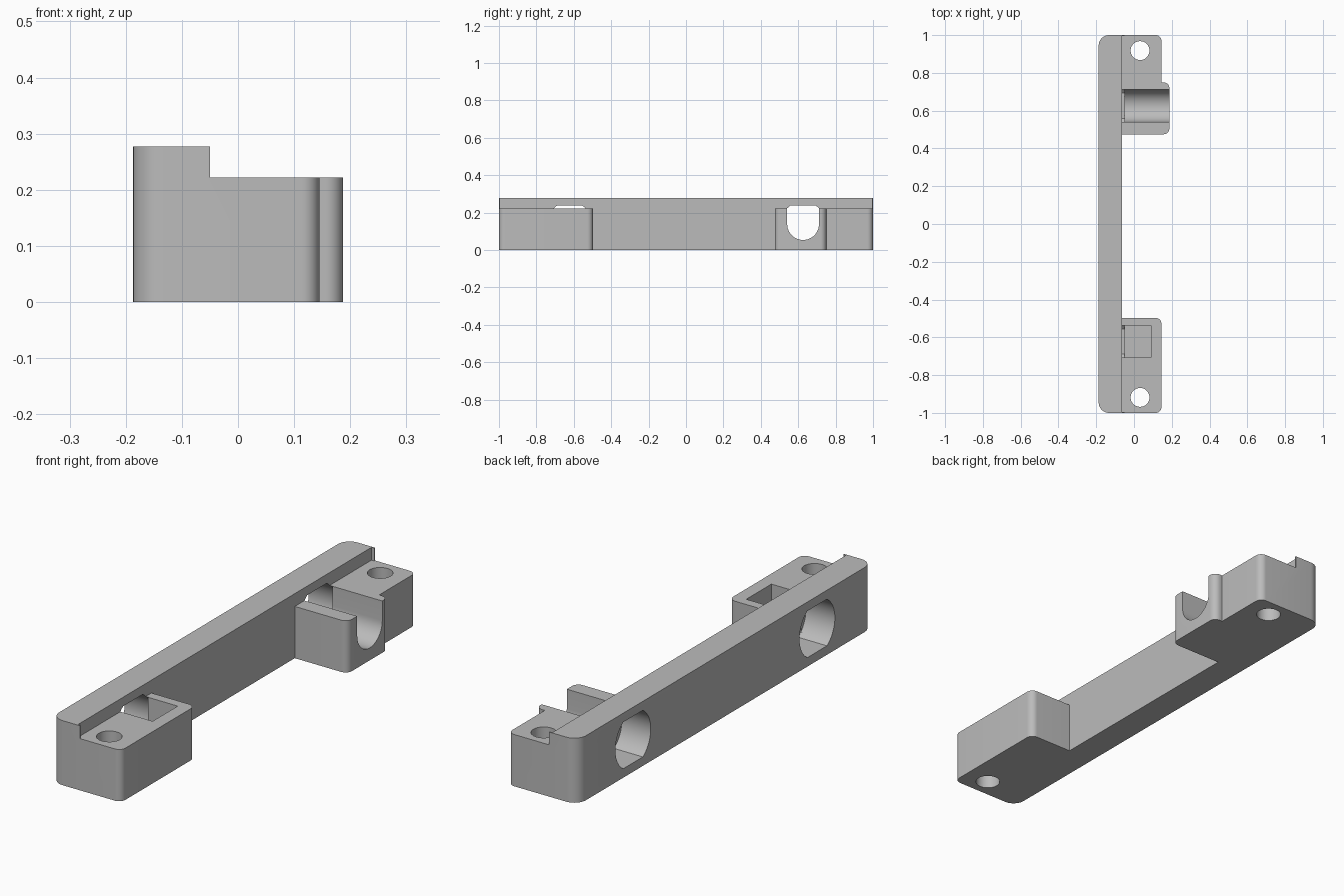
import bpy, bmesh
from math import sin, cos, pi, asin
from mathutils import Vector

cube = bpy.data.objects.get("Cube")
if cube:
    bpy.data.objects.remove(cube, do_unlink=True)

HEIGHT, LEDGE, WALL = 0.277, 0.222, -0.063
AXIS = HEIGHT / 2

grey = bpy.data.materials.new("plain grey")
grey.use_nodes = True
grey.diffuse_color = (0.5, 0.5, 0.5, 1)
grey.node_tree.nodes["Principled BSDF"].inputs["Base Color"].default_value = (0.5, 0.5, 0.5, 1)


def rounded(corners, steps=10):
    """Outline from (x, y, radius) corners; radius 0 stays sharp."""
    pts = []
    for i, (x, y, r) in enumerate(corners):
        p = Vector((x, y))
        if not r:
            pts.append(p)
            continue
        a = (Vector(corners[i - 1][:2]) - p).normalized() * r
        b = (Vector(corners[(i + 1) % len(corners)][:2]) - p).normalized() * r
        for k in range(steps + 1):
            t = k / steps * pi / 2
            pts.append(p + a * (1 - sin(t)) + b * (1 - cos(t)))
    return pts


def prism(name, outline, lo, hi, axis="z"):
    """Extrude an outline along z (outline in x, y) or x (outline in y, z)."""
    bm = bmesh.new()
    place = (lambda u, v: (u, v, lo)) if axis == "z" else (lambda u, v: (lo, u, v))
    face = bm.faces.new([bm.verts.new(place(u, v)) for u, v in outline])
    grown = bmesh.ops.extrude_face_region(bm, geom=[face])["geom"]
    move = Vector((0, 0, hi - lo)) if axis == "z" else Vector((hi - lo, 0, 0))
    bmesh.ops.translate(bm, vec=move, verts=[g for g in grown if isinstance(g, bmesh.types.BMVert)])
    bmesh.ops.recalc_face_normals(bm, faces=bm.faces)
    mesh = bpy.data.meshes.new(name)
    bm.to_mesh(mesh)
    bm.free()
    mesh.materials.append(grey)
    obj = bpy.data.objects.new(name, mesh)
    bpy.context.collection.objects.link(obj)
    return obj


def arc(cx, cy, r, start, end, n):
    return [(cx + r * cos(start + (end - start) * k / n),
             cy + r * sin(start + (end - start) * k / n)) for k in range(n + 1)]


def box(x0, x1, y0, y1):
    return [(x0, y0), (x1, y0), (x1, y1), (x0, y1)]


# Long bar with a mounting block at each end
bracket = prism("mounting_bracket", rounded([
    (-0.187, -1, 0.055), (0.145, -1, 0.03), (0.145, -0.497, 0.03), (WALL, -0.497, 0),
    (WALL, 0.475, 0), (0.187, 0.475, 0.03), (0.187, 0.75, 0.03), (0.145, 0.75, 0),
    (0.145, 1, 0.03), (-0.187, 1, 0.055)]), 0, HEIGHT)

# Ledge lowering the blocks, leaving a thin lip at both ends
cutters = [prism("ledge_cutter", [
    (WALL, -0.995), (-0.05, -0.995), (-0.05, -1.1), (0.3, -1.1),
    (0.3, 1.1), (-0.05, 1.1), (-0.05, 0.995), (WALL, 0.995)], LEDGE, 0.4)]

# Screw holes and flat-sided round openings through the bar
flat, radius = 0.1, 0.12
bend = asin(flat / radius)
for side, y in ((-1, -0.622), (1, 0.626)):
    cutters.append(prism("screw_hole_cutter", arc(0.032, side * 0.918, 0.05, 0, 2 * pi, 40)[:-1], -0.1, 0.4))
    opening = arc(y, AXIS, radius, -bend, bend, 16) + arc(y, AXIS, radius, pi - bend, pi + bend, 16)
    cutters.append(prism("opening_cutter", opening, -0.3, -0.05, "x"))

# Round-bottomed slot in the back block, blind pocket in the front one
slot = arc(0.626, AXIS, 0.085, pi, 2 * pi, 24) + [(0.711, 0.26), (0.541, 0.26)]
cutters.append(prism("slot_cutter", slot, -0.055, 0.3, "x"))
cutters.append(prism("pocket_cutter", box(-0.055, 0.09, -0.707, -0.537), 0.054, 0.26))

for cutter in cutters:
    cutter.hide_render = True
    mod = bracket.modifiers.new(cutter.name, "BOOLEAN")
    mod.operation, mod.solver, mod.object = "DIFFERENCE", "EXACT", cutter

# Bake the cuts and discard the cutters
bpy.context.view_layer.update()
graph = bpy.context.evaluated_depsgraph_get()
cut_mesh = bpy.data.meshes.new_from_object(bracket.evaluated_get(graph))
bracket.modifiers.clear()
bracket.data = cut_mesh
for cutter in cutters:
    bpy.data.objects.remove(cutter, do_unlink=True)

bpy.ops.object.select_all(action="DESELECT")
bracket.select_set(True)
bpy.context.view_layer.objects.active = bracket
bpy.ops.object.shade_smooth_by_angle(angle=pi / 6)
